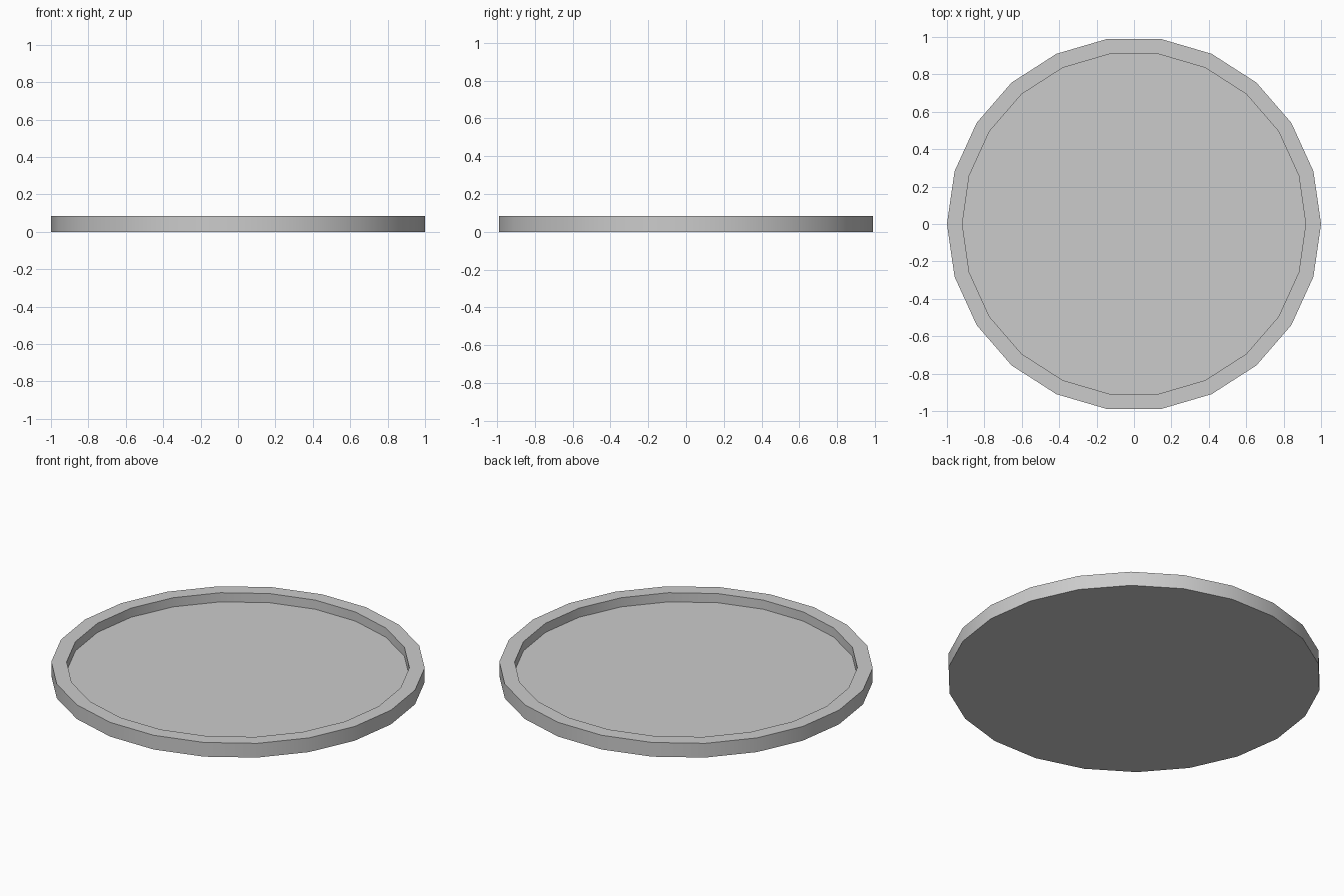
import bpy, bmesh, math

if "Cube" in bpy.data.objects:
    bpy.data.objects.remove(bpy.data.objects["Cube"])

SIDES = 22
# Closed section (radius, z), from bottom centre to floor centre
PROFILE = [(0, 0), (1.0, 0), (1.0, 0.084), (0.918, 0.084), (0.918, 0.03), (0, 0.03)]


def lathe(name, profile, sides):
    """Revolve a section that starts and ends on the z axis, with n-gon caps."""
    bm = bmesh.new()
    rings = []
    for r, z in profile[1:-1]:
        rings.append([bm.verts.new((r * math.cos(2 * math.pi * i / sides),
                                    r * math.sin(2 * math.pi * i / sides), z))
                      for i in range(sides)])
    for a, b in zip(rings, rings[1:]):
        for i in range(sides):
            j = (i + 1) % sides
            bm.faces.new((a[i], a[j], b[j], b[i]))
    bm.faces.new(rings[0][::-1])
    bm.faces.new(rings[-1])
    bmesh.ops.recalc_face_normals(bm, faces=bm.faces)
    mesh = bpy.data.meshes.new(name)
    bm.to_mesh(mesh)
    bm.free()
    obj = bpy.data.objects.new(name, mesh)
    bpy.context.collection.objects.link(obj)
    return obj


# Shallow round tray with raised rim
tray = lathe("round_tray", PROFILE, SIDES)
bpy.context.view_layer.objects.active = tray
tray.select_set(True)
bpy.ops.object.shade_smooth_by_angle(angle=math.radians(30))
